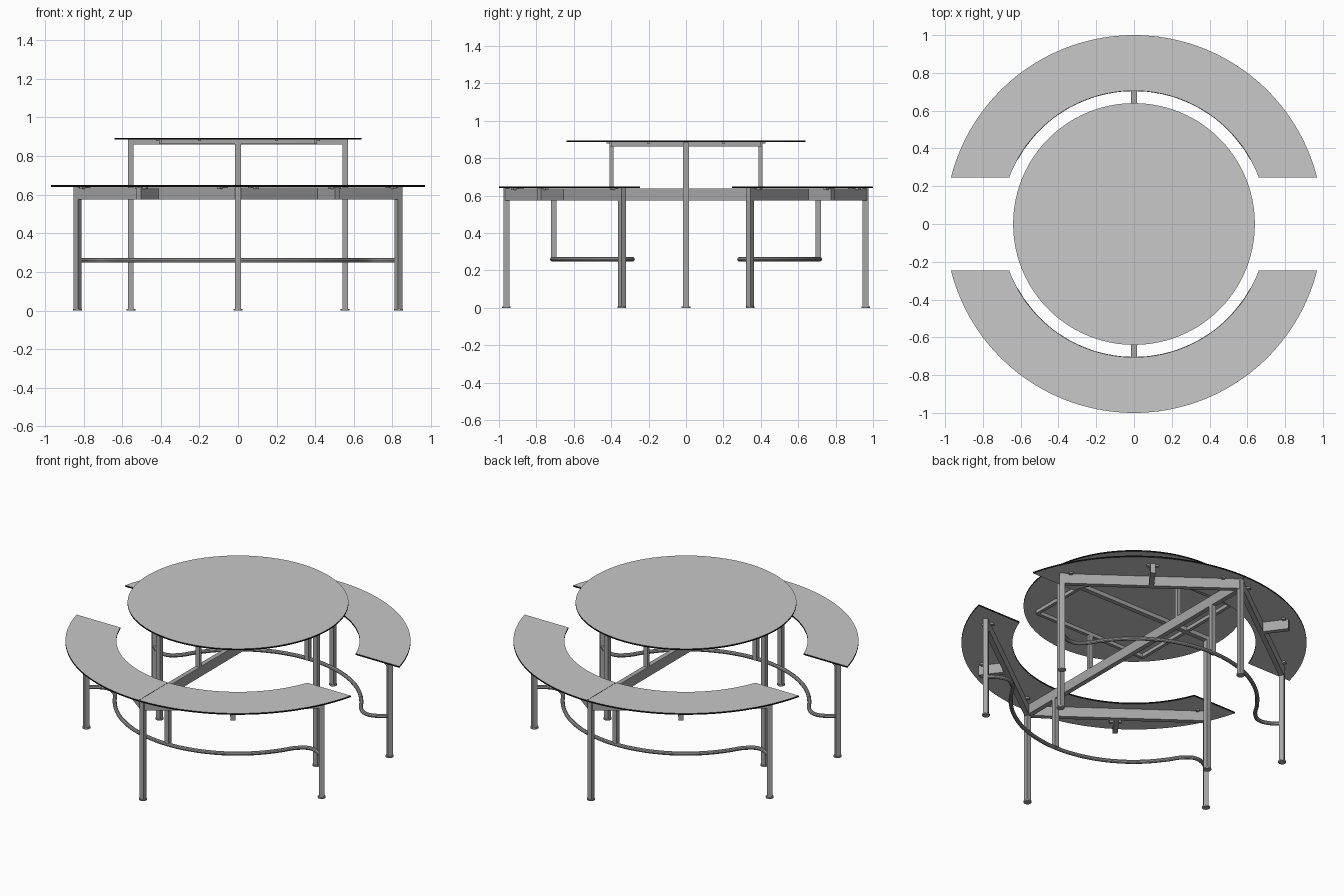
import bpy, bmesh
from math import asin, atan2, cos, sin, pi, radians
from mathutils import Matrix, Vector

cube = bpy.data.objects.get("Cube")
if cube:
    bpy.data.objects.remove(cube, do_unlink=True)


def material(name, value):
    m = bpy.data.materials.new(name)
    m.use_nodes = True
    color = (value, value, value, 1)
    m.diffuse_color = color
    m.node_tree.nodes["Principled BSDF"].inputs["Base Color"].default_value = color
    return m


PANEL = material("light grey panel", 0.58)
METAL = material("grey metal", 0.38)
EDGE = material("black edging", 0.005)


def add_object(name, bm, *mats):
    bmesh.ops.recalc_face_normals(bm, faces=bm.faces)
    mesh = bpy.data.meshes.new(name)
    bm.to_mesh(mesh)
    bm.free()
    for m in mats:
        mesh.materials.append(m)
    obj = bpy.data.objects.new(name, mesh)
    bpy.context.collection.objects.link(obj)
    return obj


def box(name, center, size, turn=0):
    bm = bmesh.new()
    matrix = (Matrix.Translation(center) @ Matrix.Rotation(turn, 4, 'Z')
              @ Matrix.Diagonal((*size, 1)))
    bmesh.ops.create_cube(bm, size=1, matrix=matrix)
    return add_object(name, bm, METAL)


def bar(name, a, b, z0, z1, width):
    """Straight horizontal bar between two plan points."""
    a, b = Vector(a), Vector(b)
    d, mid = b - a, (a + b) / 2
    return box(name, (mid.x, mid.y, (z0 + z1) / 2),
               (d.length, width, z1 - z0), atan2(d.y, d.x))


def plate(name, outline, z0, z1):
    """Flat panel with a dark rim."""
    bm = bmesh.new()
    face = bm.faces.new([bm.verts.new((x, y, z0)) for x, y in outline])
    out = bmesh.ops.extrude_face_region(bm, geom=[face])
    for v in out["geom"]:
        if isinstance(v, bmesh.types.BMVert):
            v.co.z = z1
    bm.normal_update()
    for f in bm.faces:
        f.material_index = 1 if abs(f.normal.z) < 0.5 else 0
    return add_object(name, bm, PANEL, EDGE)


def leg(name, x, y, top, turn=0):
    box(name, (x, y, top / 2 + 0.003), (0.03, 0.03, top - 0.006), turn)
    bm = bmesh.new()
    bmesh.ops.create_cone(bm, cap_ends=True, segments=16, radius1=0.023,
                          radius2=0.023, depth=0.008,
                          matrix=Matrix.Translation((x, y, 0.004)))
    add_object(name + "_foot", bm, METAL)


def arc(radius, start, end, steps):
    return [(radius * cos(start + (end - start) * i / steps),
             radius * sin(start + (end - start) * i / steps))
            for i in range(steps + 1)]


# Round table top
TABLE_Z, SEAT_Z = 0.886, 0.641
plate("table_top", arc(0.64, 0, 2 * pi, 96)[:-1], TABLE_Z, 0.895)

# Table frame: square ring, cross bar, legs and short posts
R = 0.398
for s in (-1, 1):
    bar("frame_side", (s * R, -R), (s * R, R), 0.864, TABLE_Z, 0.02)
    bar("frame_end", (-R, s * R), (R, s * R), 0.864, TABLE_Z, 0.02)
    leg("table_leg", s * 0.555, 0, 0.862)
    box("table_post", (0, s * R, 0.75), (0.03, 0.02, 0.232))
    for t in (-0.2, 0.2):
        box("frame_tab", (s * 0.415, t, 0.882), (0.02, 0.016, 0.008))
        box("frame_tab", (t, s * 0.415, 0.882), (0.016, 0.02, 0.008))
bar("table_cross_bar", (-0.57, 0), (0.57, 0), 0.86, TABLE_Z - 0.0005, 0.03)

# Long beam joining both benches
BEAM = (0.575, 0.638)
bar("long_beam", (0, -0.95), (0, 0.95), *BEAM, 0.03)

# Benches, two panels each
CUT = 0.245
for sy in (-1, 1):
    leg("bench_center_leg", 0, sy * 0.96, SEAT_Z)
    box("rail_hanger", (0, sy * 0.708, 0.418), (0.03, 0.03, 0.32))
    for sx in (-1, 1):
        shape = (arc(1.0, asin(CUT), pi / 2 - 0.001, 40)
                 + arc(0.705, pi / 2 - 0.001, asin(CUT / 0.705), 40))
        plate("bench_seat", [(sx * x, sy * y) for x, y in shape], SEAT_Z, 0.65)

        center, end = Vector((0, sy * 0.96)), Vector((sx * 0.832, sy * 0.343))
        along = (end - center).normalized()
        out = Vector((sx * abs(along.y), sy * abs(along.x)))
        mid = (center + end) / 2
        turn = atan2(along.y, along.x)
        leg("bench_end_leg", end.x, end.y, SEAT_Z, turn)
        bar("bench_beam", center, end, *BEAM, 0.03)
        bar("bench_bracket", mid, mid + out * 0.165, *BEAM, 0.03)

        # Fixing tabs under the seat
        for p in (center + along * 0.1, end - along * 0.05):
            bar("seat_tab", p - out * 0.035, p + out * 0.035, 0.631, SEAT_Z, 0.02)
        p = mid + out * 0.14
        bar("seat_tab", p - along * 0.035, p + along * 0.035, 0.631, SEAT_Z, 0.02)

# Curved foot rails
hook = [(0.832, 0.343), (0.77, 0.299), (0.705, 0.287), (0.645, 0.325)]
sweep = arc(0.715, radians(35), radians(145), 10)
path = hook + sweep + [(-x, y) for x, y in reversed(hook)]
for sy in (-1, 1):
    curve = bpy.data.curves.new("foot_rail", 'CURVE')
    curve.dimensions = '3D'
    curve.bevel_depth = 0.012
    curve.bevel_resolution = 3
    curve.resolution_u = 6
    spline = curve.splines.new('BEZIER')
    spline.bezier_points.add(len(path) - 1)
    for point, (x, y) in zip(spline.bezier_points, path):
        point.co = (x, sy * y, 0.26)
        point.handle_left_type = point.handle_right_type = 'AUTO'
    curve.materials.append(METAL)
    rail = bpy.data.objects.new("foot_rail", curve)
    bpy.context.collection.objects.link(rail)
    bpy.ops.object.select_all(action='DESELECT')
    rail.select_set(True)
    bpy.context.view_layer.objects.active = rail
    bpy.ops.object.convert(target='MESH')
    bpy.ops.object.shade_smooth_by_angle()
